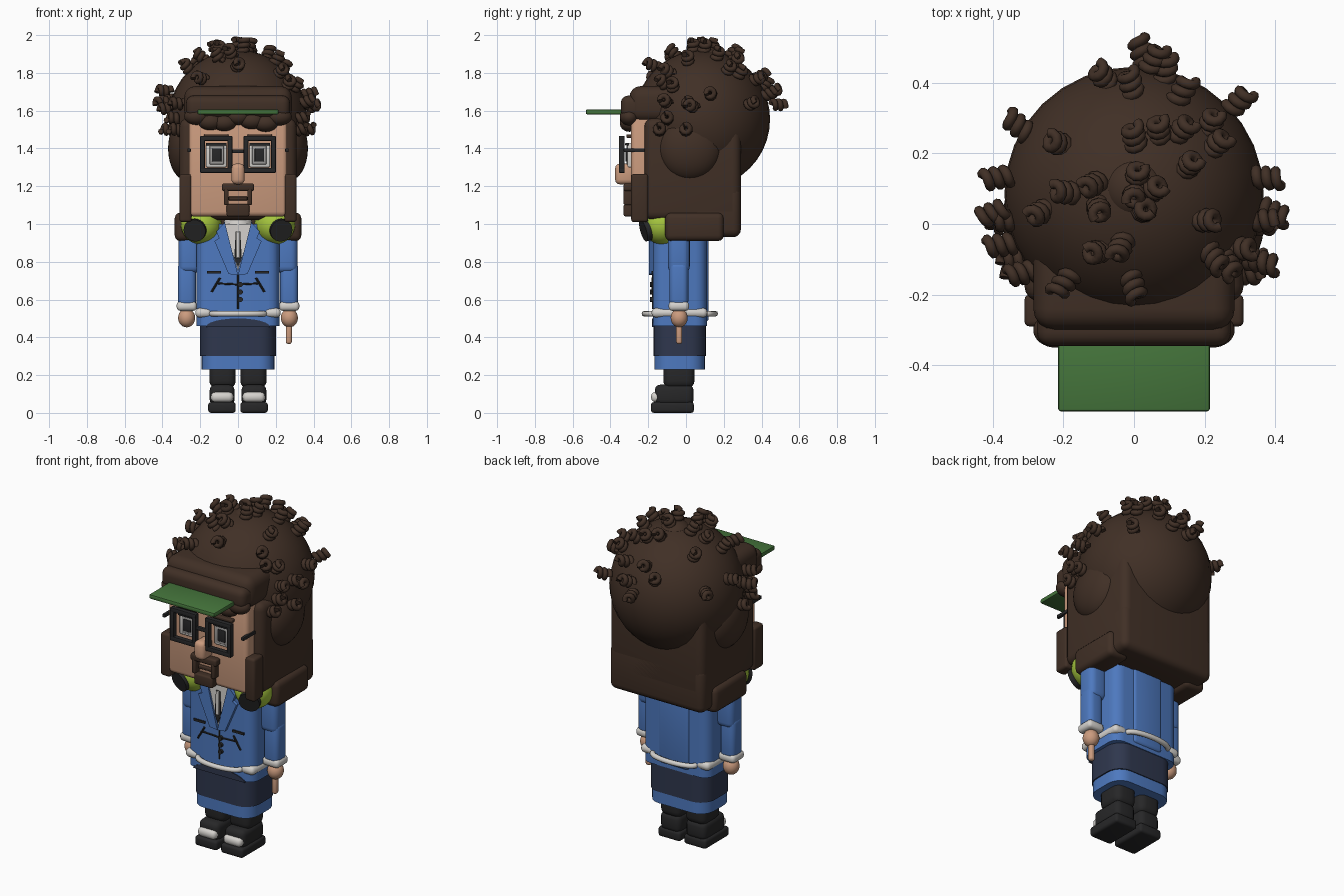
import bpy, bmesh, math, random
from mathutils import Vector, Matrix

random.seed(4)
cube = bpy.data.objects.get("Cube")
if cube:
    bpy.data.objects.remove(cube, do_unlink=True)


def material(name, *rgb):
    m = bpy.data.materials.new(name)
    m.use_nodes = True
    m.diffuse_color = (*rgb, 1)
    m.node_tree.nodes["Principled BSDF"].inputs["Base Color"].default_value = (*rgb, 1)
    return m


hair = material("dark brown hair", .052, .029, .019)
skin = material("skin", .6, .33, .21)
blue = material("blue cloth", .075, .19, .52)
navy = material("navy cloth", .028, .038, .075)
black = material("black", .02, .02, .021)
white = material("off white", .66, .64, .61)
green = material("visor green", .06, .18, .045)
lime = material("lime", .39, .58, .05)
grey = material("eye grey", .35, .34, .33)


def link(name, data, mat):
    data.materials.append(mat)
    ob = bpy.data.objects.new(name, data)
    bpy.context.collection.objects.link(ob)
    return ob


def finish(name, bm, mat):
    bmesh.ops.recalc_face_normals(bm, faces=bm.faces)
    me = bpy.data.meshes.new(name)
    bm.to_mesh(me)
    bm.free()
    me.shade_smooth()
    me.set_sharp_from_angle(angle=math.radians(40))
    return link(name, me, mat)


def box(name, mat, x, y, z, bevel=0.01, seg=3, vertical=False):
    """Rounded box from its x, y and z ranges; vertical rounds upright edges only."""
    bm = bmesh.new()
    bmesh.ops.create_cube(bm, size=1)
    for v in bm.verts:
        v.co = [(r[0] + r[1]) / 2 + c * (r[1] - r[0]) for r, c in zip((x, y, z), v.co)]
    edges = [e for e in bm.edges if not vertical or
             abs(e.verts[0].co.z - e.verts[1].co.z) > 1e-4]
    bmesh.ops.bevel(bm, geom=edges, offset=bevel, segments=seg, profile=0.5,
                    affect='EDGES', clamp_overlap=True)
    return finish(name, bm, mat)


def ball(name, mat, centre, radii):
    bm = bmesh.new()
    bmesh.ops.create_uvsphere(bm, u_segments=32, v_segments=20, radius=1)
    bm.transform(Matrix.Translation(centre) @ Matrix.Diagonal((*radii, 1)))
    return finish(name, bm, mat)


def rod(name, mat, a, b, r1, r2=None, sides=24):
    a, b = Vector(a), Vector(b)
    bm = bmesh.new()
    bmesh.ops.create_cone(bm, cap_ends=True, segments=sides, radius1=r1,
                          radius2=r1 if r2 is None else r2, depth=(b - a).length)
    turn = (b - a).to_track_quat('Z', 'Y').to_matrix().to_4x4()
    bm.transform(Matrix.Translation((a + b) / 2) @ turn)
    return finish(name, bm, mat)


def plate(name, mat, pts, y, thick):
    """Flat front-facing shape from x, z points."""
    bm = bmesh.new()
    face = bm.faces.new([bm.verts.new((px, y, pz)) for px, pz in pts])
    new = bmesh.ops.extrude_face_region(bm, geom=[face])["geom"]
    bmesh.ops.translate(bm, vec=(0, thick, 0),
                        verts=[v for v in new if isinstance(v, bmesh.types.BMVert)])
    return finish(name, bm, mat)


def tube_data(name, pts, radius):
    cu = bpy.data.curves.new(name, 'CURVE')
    cu.dimensions = '3D'
    cu.bevel_depth = radius
    cu.bevel_resolution = 2
    cu.use_fill_caps = True
    sp = cu.splines.new('POLY')
    sp.points.add(len(pts) - 1)
    for p, co in zip(sp.points, pts):
        p.co = (*co, 1)
    sp.use_smooth = True
    return cu


def span(s, a, b):
    return tuple(sorted((s * a, s * b)))


# Head and hair masses
crown = Vector((0, .085, 1.555))
ball("hair_ball", hair, crown, (.367, .36, .365))
ball("crown_bump", hair, (0, .1, 1.87), (.09, .09, .07))
box("back_hair", hair, (-.31, .31), (-.22, .29), (1.02, 1.56), .045, 4)
box("lower_back_hair", hair, (-.31, .31), (.02, .29), (.93, 1.2), .04, 4)
box("hair_top", hair, (-.285, .285), (-.3, .1), (1.54, 1.73), .06, 4)
box("fringe", hair, (-.275, .275), (-.345, -.2), (1.56, 1.68), .04, 4)
for i in range(7):
    t = i / 3 - 1
    ball(f"fringe_lump_{i}", hair, (t * .22, -.3, 1.55 + .02 * math.cos(i * 2)),
         (.065, .05, .045))
box("face", skin, (-.26, .26), (-.29, -.1), (1.04, 1.58), .025)
box("visor", green, (-.215, .215), (-.53, -.28), (1.58, 1.607), .008, 2)

# Facial features
box("nose", skin, (-.035, .035), (-.375, -.27), (1.21, 1.32), .025)
box("moustache", hair, (-.085, .085), (-.33, -.28), (1.175, 1.215), .01)
box("goatee", hair, (-.06, .06), (-.33, -.28), (1.04, 1.105), .01)
box("mouth", hair, (-.05, .05), (-.305, -.28), (1.125, 1.145), .005)
box("glasses_bridge", black, (-.035, .035), (-.35, -.33), (1.375, 1.395), .004)

for s, side in ((1, "left"), (-1, "right")):
    # Hair beside the face
    ball(f"{side}_side_bulge", hair, (s * .27, .02, 1.4), (.1, .17, .17))
    box(f"{side}_hair_lobe", hair, span(s, .2, .335), (-.11, .2), (.91, 1.06), .03)
    box(f"{side}_sideburn", hair, span(s, .245, .31), (-.29, -.2), (1.01, 1.265), .015)
    box(f"{side}_moustache_end", hair, span(s, .05, .075), (-.33, -.28), (1.1, 1.19), .008)
    box(f"{side}_eyebrow", hair, span(s, .05, .18), (-.315, -.28), (1.455, 1.475), .006)
    # Glasses and eyes
    for part, x, z in (("top", (.03, .2), (1.44, 1.467)), ("bottom", (.03, .2), (1.27, 1.297)),
                       ("inner", (.03, .055), (1.27, 1.467)), ("outer", (.175, .2), (1.27, 1.467))):
        box(f"{side}_rim_{part}", black, span(s, *x), (-.355, -.325), z, .005, 2)
    box(f"{side}_temple", black, span(s, .25, .268), (-.33, -.2), (1.38, 1.4), .004, 2)
    box(f"{side}_eye", white, span(s, .06, .17), (-.31, -.28), (1.3, 1.43), .008)
    box(f"{side}_iris", grey, span(s, .075, .15), (-.315, -.3), (1.315, 1.415), .004)
    box(f"{side}_pupil", black, span(s, .088, .138), (-.32, -.3), (1.33, 1.4), .004)
    box(f"{side}_lash", black, span(s, .06, .17), (-.322, -.3), (1.415, 1.43), .004)
    # Headphones round the neck
    ball(f"{side}_earphone", lime, (s * .195, -.125, 1), (.108, .108, .108))
    rod(f"{side}_earphone_pad", black, (s * .205, -.14, .99), (s * .23, -.226, .965), .06)
    # Arms
    box(f"{side}_upper_arm", blue, span(s, .2, .315), (-.095, .02), (.74, 1), .035, 4)
    box(f"{side}_forearm", blue, span(s, .222, .318), (-.088, .012), (.56, .8), .03, 4)
    box(f"{side}_cuff", white, span(s, .218, .325), (-.092, .016), (.54, .59), .02)
    ball(f"{side}_hand", skin, (s * .272, -.036, .503), (.045, .045, .05))
    # Legs and shoes
    box(f"{side}_trouser", black, span(s, .012, .152), (-.12, .045), (.13, .28), .04, 4)
    box(f"{side}_shoe", black, span(s, .018, .15), (-.165, .04), (.04, .15), .03)
    box(f"{side}_sole", black, span(s, .012, .158), (-.185, .042), (0, .057), .015)
    box(f"{side}_toe_cap", white, span(s, .025, .143), (-.185, -.12), (.057, .11), .022)
    # Jacket front details
    plate(f"{side}_lapel", blue, [(s * px, pz) for px, pz in
          ((0, .73), (.05, .735), (.125, .91), (.1, .925), (.115, .96), (.07, 1.01))], -.195, .03)
    plate(f"{side}_pocket", black, [(s * px, pz) for px, pz in
          ((.09, .737), (.165, .737), (.165, .75), (.09, .75))], -.183, .008)
    rod(f"{side}_pocket_flap", black, (s * .095, -.178, .715), (s * .14, -.176, .64), .006, sides=8)
    rod(f"{side}_seam", black, (0, -.178, .68), (s * .105, -.178, .685), .005, sides=8)
    box(f"{side}_belt", white, span(s, .14, .226), (-.182, .113), (.505, .555), .022)

box("pointing_finger", skin, (.253, .285), (-.052, -.02), (.365, .48), .012)

# Jacket, shirt and skirt
box("jacket", blue, (-.22, .22), (-.175, .11), (.46, 1), .06, 4, vertical=True)
box("jacket_back_panel", blue, (-.1, .1), (0, .12), (.48, 1), .02)
box("skirt", navy, (-.2, .2), (-.172, .105), (.3, .5), .09, 6, vertical=True)
plate("skirt_front", navy, [(.17 * math.cos(a), .455 + .045 * math.sin(a))
      for a in [math.pi * k / 12 for k in range(13)]], -.18, .008)
box("skirt_hem", blue, (-.193, .193), (-.168, .1), (.23, .31), .085, 6, vertical=True)
rod("collar", white, (0, -.1, .96), (0, -.1, 1.035), .085, .07)
rod("neck", skin, (0, -.08, .98), (0, -.08, 1.1), .062)
plate("shirt", white, [(-.075, 1), (0, .75), (.075, 1)], -.184, .009)
plate("tie", black, [(-.012, .96), (-.02, .82), (0, .77), (.02, .82), (.012, .96)], -.19, .008)
box("tie_stripe", white, (-.01, .01), (-.194, -.185), (.82, .96), .002, 1)
box("jacket_opening", black, (-.004, .004), (-.18, -.17), (.55, .73), .001, 1)
for i in range(3):
    rod(f"button_{i}", black, (.013, -.17, .6 + i * .04), (.013, -.19, .6 + i * .04), .013)
for side, base, bulge in (("front", -.17, -.05), ("back", .11, .045)):
    path = [(.14 * math.cos(a), base + bulge * math.sin(a), .525)
            for a in [math.pi * k / 16 for k in range(17)]]
    link(f"{side}_belt_loop", tube_data("belt loop", path, .015), white)

# Spiral curls over the hair
coil = [(.021 * math.cos(a), .021 * math.sin(a), a * .0045 - .037)
        for a in [k * math.pi / 5 for k in range(27)]]
curl = tube_data("curl", coil, .0145)
curl.materials.append(hair)
spots = ((2, 49), (9, 44), (-1, 40), (-9, 42), (14, 38), (30, 35), (22, 29), (7, 27), (14, 27),
         (16, 17), (24, 23), (0, 25), (-22, 23), (-33, 28), (-20, 9), (-27, 3), (-39, 13),
         (38, 13), (40, 3), (21, 1), (31, -7), (37, -11), (23, -10), (-40, 3), (-38, -6),
         (-32, -14), (-20, -17), (-12, 11), (-10, 4), (-11, -8), (0, 8), (6, 10), (-4, -7),
         (0, -18), (1, 14), (3, 4), (27, -12), (6, 47))
for i, (u, v) in enumerate(spots):
    p = Vector((u / 100, v / 100, 0))
    flat = (p - crown).xy.length
    p.z = crown.z + math.sqrt(max(.39 ** 2 - flat ** 2, random.uniform(.05, .16) ** 2))
    out = (p - crown).normalized()
    tilt = Vector([random.uniform(-.35, .35) for _ in range(3)])
    ob = bpy.data.objects.new(f"curl_{i}", curl)
    ob.location = p
    ob.rotation_euler = (out + tilt).to_track_quat('Z', 'Y').to_euler()
    bpy.context.collection.objects.link(ob)
# Curls at the temples
for s in (1, -1):
    for k, (y, z) in enumerate(((-.1, 1.56), (0, 1.5), (-.14, 1.5), (.01, 1.64))):
        ob = bpy.data.objects.new(f"temple_curl_{s}_{k}", curl)
        ob.location = (s * (.37 - abs(y) * .3), y, z)
        ob.rotation_euler = (0, s * math.pi / 2.3, 0)
        bpy.context.collection.objects.link(ob)
